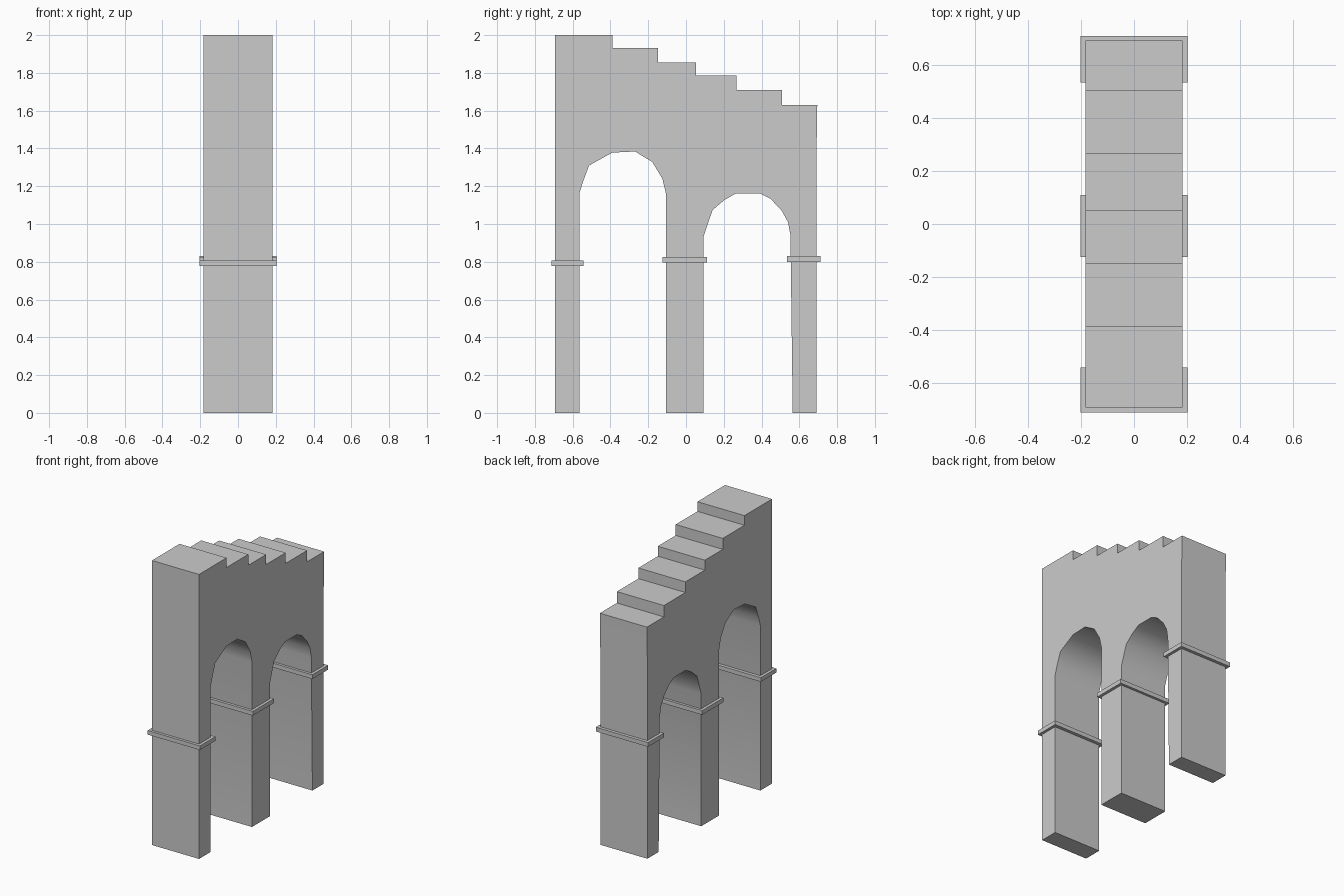
import bpy, bmesh, math

if "Cube" in bpy.data.objects:
    bpy.data.objects.remove(bpy.data.objects["Cube"])

HALF_WIDTH = 0.183

# Side outline (y, z): stepped top edge, then piers and arches
steps = [(-0.388, 2.0), (-0.147, 1.932), (0.052, 1.855),
         (0.268, 1.785), (0.507, 1.71), (0.695, 1.63)]
tall_arch = [(-0.106, 0), (-0.106, 1.16), (-0.125, 1.24), (-0.178, 1.328),
             (-0.27, 1.384), (-0.39, 1.378), (-0.513, 1.31), (-0.545, 1.225),
             (-0.565, 1.16), (-0.565, 0)]
low_arch = [(0.565, 0), (0.553, 0.94), (0.54, 1.01), (0.507, 1.07),
            (0.448, 1.133), (0.39, 1.162), (0.264, 1.162), (0.203, 1.127),
            (0.14, 1.073), (0.092, 0.93), (0.092, 0)]


def finish(bm, name):
    bmesh.ops.recalc_face_normals(bm, faces=bm.faces)
    mesh = bpy.data.meshes.new(name)
    bm.to_mesh(mesh)
    bm.free()
    obj = bpy.data.objects.new(name, mesh)
    bpy.context.collection.objects.link(obj)
    return obj


def extrude_profile(name, points, half_width):
    bm = bmesh.new()
    face = bm.faces.new([bm.verts.new((-half_width, y, z)) for y, z in points])
    ext = bmesh.ops.extrude_face_region(bm, geom=[face], use_keep_orig=True)
    moved = [v for v in ext["geom"] if isinstance(v, bmesh.types.BMVert)]
    bmesh.ops.translate(bm, verts=moved, vec=(2 * half_width, 0, 0))
    return finish(bm, name)


# Arched wall with stepped top
outline = [(-0.694, 0), (-0.694, 2.0)]
for i, (y, z) in enumerate(steps):
    outline.append((y, z))
    if i + 1 < len(steps):
        outline.append((y, steps[i + 1][1]))
outline += [(0.69, 1.32), (0.69, 0)] + low_arch + tall_arch
wall = extrude_profile("arched_wall", outline, HALF_WIDTH)
bpy.context.view_layer.objects.active = wall
wall.select_set(True)
bpy.ops.object.shade_smooth_by_angle(angle=math.radians(45))

# Flat moulding around each pier
for name, y0, y1, z0, z1 in [
        ("outer_tall_pier_band", -0.713, -0.542, 0.778, 0.807),
        ("middle_pier_band", -0.125, 0.11, 0.795, 0.825),
        ("outer_low_pier_band", 0.536, 0.712, 0.80, 0.83)]:
    extrude_profile(name, [(y0, z0), (y0, z1), (y1, z1), (y1, z0)], 0.203)
